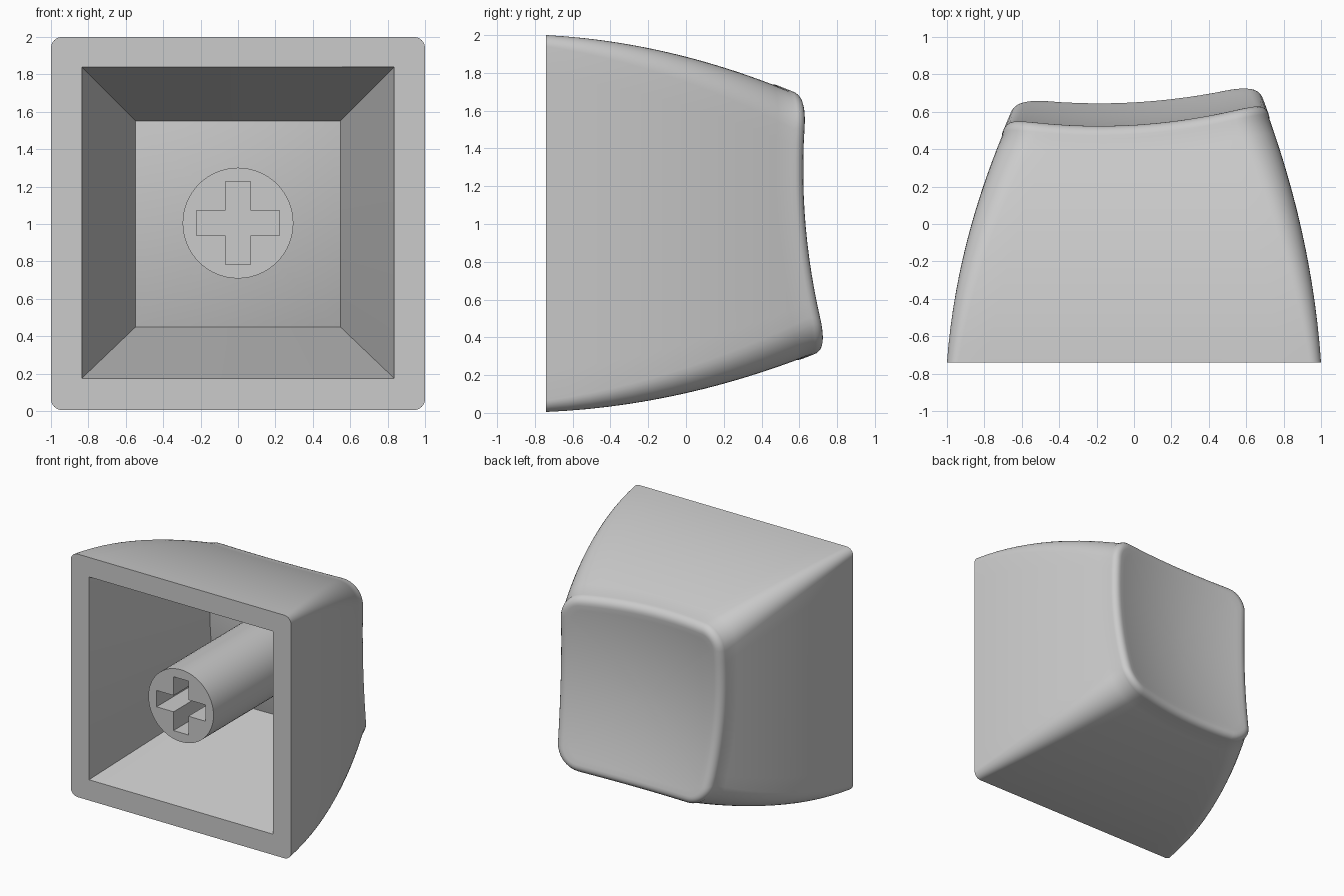
import bpy, bmesh, math
from math import cos, sin, pi

if "Cube" in bpy.data.objects:
    bpy.data.objects.remove(bpy.data.objects["Cube"], do_unlink=True)

FRONT = -0.74      # plane of the open mouth
FILLET = 0.08      # rounding of the dish rim
ARC, SIDE = 8, 12  # points per corner and per side

grey = bpy.data.materials.new("warm_grey_plastic")
grey.use_nodes = True
grey.diffuse_color = (0.6, 0.6, 0.6, 1)
grey.node_tree.nodes["Principled BSDF"].inputs["Base Color"].default_value = (0.6, 0.6, 0.6, 1)


def dish(x, z):
    """Depth of the tilted, dished touch surface."""
    u, v = x / 0.6, (z - 1) / 0.65
    return 0.52 + 0.037 * u - 0.06 * v + 0.06 * u * u + 0.068 * v * v


def rounded_rect(x0, x1, z0, z1, r):
    """Evenly indexed outline, so that any two outlines can be lofted."""
    centres = [(x1 - r, z1 - r), (x0 + r, z1 - r), (x0 + r, z0 + r), (x1 - r, z0 + r)]
    pts = []
    for i, (cx, cz) in enumerate(centres):
        for k in range(ARC + 1):
            a = pi / 2 * (i + k / ARC)
            pts.append((cx + r * cos(a), cz + r * sin(a)))
        a, (nx, nz) = pi / 2 * (i + 1), centres[(i + 1) % 4]
        (ax, az), (bx, bz) = pts[-1], (nx + r * cos(a), nz + r * sin(a))
        pts += [(ax + (bx - ax) * k / SIDE, az + (bz - az) * k / SIDE) for k in range(1, SIDE)]
    return pts


def section(y, inset=0):
    """Outer outline of the bowed, tapering body at depth y."""
    t = y - FRONT
    r = 0.06 + 0.13 * t / 1.3
    return rounded_rect(-1 + 0.075 * t + 0.139 * t * t + inset,
                        1 - 0.07 * t - 0.109 * t * t - inset,
                        0.005 + 0.043 * t + 0.124 * t * t + inset,
                        2 - 0.053 * t - 0.138 * t * t - inset, r - inset)


def side_ring(f, inset=0, drop=FILLET):
    """Ring at fraction f of the way from the mouth to the dish."""
    ring = []
    for i, (x, z) in enumerate(section(FRONT + 1.3 * f)):
        for step in range(3):
            y = FRONT + f * (dish(x, z) - FILLET - FRONT)
            x, z = section(y, inset)[i]
        if inset:
            y = dish(x, z) - drop
        ring.append((x, y, z))
    return ring


def shrink(ring, depth):
    """Rings closing towards the middle of a dished surface."""
    out = []
    for s in (0.94, 0.86, 0.74, 0.6, 0.45, 0.3, 0.15, 0.05):
        out.append([(x * s, dish(x * s, 1 + (z - 1) * s) - depth, 1 + (z - 1) * s)
                    for x, y, z in ring])
    return out


def finish(bm, name, angle):
    bmesh.ops.remove_doubles(bm, verts=bm.verts, dist=0.0005)
    bmesh.ops.recalc_face_normals(bm, faces=bm.faces)
    mesh = bpy.data.meshes.new(name)
    bm.to_mesh(mesh)
    bm.free()
    mesh.materials.append(grey)
    ob = bpy.data.objects.new(name, mesh)
    bpy.context.collection.objects.link(ob)
    bpy.ops.object.select_all(action='DESELECT')
    ob.select_set(True)
    bpy.context.view_layer.objects.active = ob
    bpy.ops.object.shade_smooth_by_angle(angle=math.radians(angle))
    return ob


# Key shell: cavity floor, cavity walls, mouth rim, outer sides, rim fillet, dish
WALL = 0.11
mouth = [(x, FRONT, z) for x, z in rounded_rect(-0.835, 0.835, 0.175, 1.84, 0)]
floor = [(x, dish(x, z) - WALL, z) for x, z in rounded_rect(-0.547, 0.547, 0.45, 1.55, 0)]
rings = shrink(floor, WALL)[::-1] + [floor, mouth]
rings += [side_ring(k / 14) for k in range(15)]
for k in range(1, 7):
    a = pi / 2 * k / 6
    rings.append(side_ring(1, FILLET * (1 - cos(a)), FILLET * (1 - sin(a))))
rings += shrink(rings[-1], 0)

bm = bmesh.new()
loops = [[bm.verts.new(p) for p in ring] for ring in rings]
n = len(loops[0])
for a, b in zip(loops, loops[1:]):
    for i in range(n):
        j = (i + 1) % n
        bm.faces.new((a[i], a[j], b[j], b[i]))
bm.faces.new(loops[0])
bm.faces.new(loops[-1])
finish(bm, "key_shell", 35)

# Stem: round post with a cross-shaped socket in its tip
ARM, HALF, RADIUS, MID = 0.221, 0.067, 0.296, 1.005
quarter = [(ARM, -HALF), (ARM, HALF), (HALF, HALF)]
cross = []
for q in range(4):
    c, s = round(cos(q * pi / 2)), round(sin(q * pi / 2))
    cross += [(x * c - z * s, x * s + z * c) for x, z in quarter]
circle = [(RADIUS * cos(2 * pi * k / 64), RADIUS * sin(2 * pi * k / 64)) for k in range(64)]

bm = bmesh.new()
tip_edges = []
for outline, end in ((circle, 0.44), (cross, -0.2)):
    near = [bm.verts.new((x, FRONT, MID + z)) for x, z in outline]
    far = [bm.verts.new((x, end, MID + z)) for x, z in outline]
    for i in range(len(near)):
        j = (i + 1) % len(near)
        bm.faces.new((near[i], near[j], far[j], far[i]))
        tip_edges.append(bm.edges.get((near[i], near[j])))
    bm.faces.new(far)
bmesh.ops.triangle_fill(bm, edges=tip_edges, use_beauty=True, normal=(0, -1, 0))
finish(bm, "cross_stem", 30)
